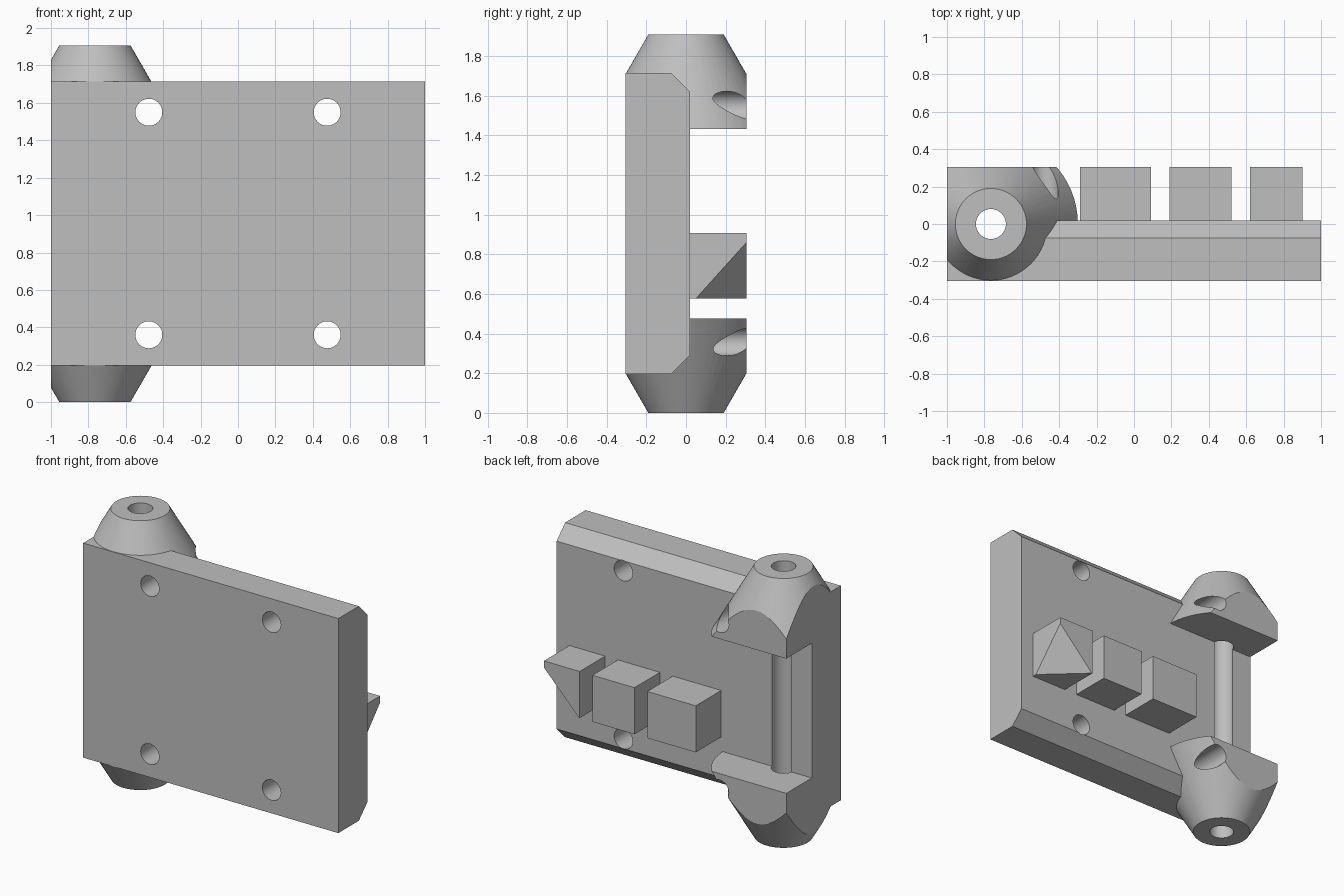
import bpy, bmesh, math
from mathutils import Matrix, Vector

if "Cube" in bpy.data.objects:
    bpy.data.objects.remove(bpy.data.objects["Cube"], do_unlink=True)

grey = bpy.data.materials.new("plain grey")
grey.use_nodes = True
grey.diffuse_color = (0.52, 0.52, 0.52, 1)
grey.node_tree.nodes["Principled BSDF"].inputs["Base Color"].default_value = grey.diffuse_color

HALF_DEPTH = 0.305
BACK = 0.02              # rear face of the plate
BOTTOM, TOP = 0.195, 1.715
HEIGHT = 1.908
PIN_X = -0.765


def make(name, bm):
    bmesh.ops.recalc_face_normals(bm, faces=bm.faces)
    mesh = bpy.data.meshes.new(name)
    bm.to_mesh(mesh)
    bm.free()
    obj = bpy.data.objects.new(name, mesh)
    obj.data.materials.append(grey)
    bpy.context.collection.objects.link(obj)
    return obj


def box(name, lo, hi):
    lo, hi = Vector(lo), Vector(hi)
    bm = bmesh.new()
    bmesh.ops.create_cube(bm, size=1, matrix=Matrix.Translation((lo + hi) / 2)
                          @ Matrix.Diagonal((*(hi - lo), 1)))
    return make(name, bm)


def cone(name, centre, r1, r2, depth, tilt=0, sides=64):
    bm = bmesh.new()
    bmesh.ops.create_cone(bm, cap_ends=True, segments=sides, radius1=r1, radius2=r2, depth=depth,
                          matrix=Matrix.Translation(centre) @ Matrix.Rotation(tilt, 4, "X"))
    return make(name, bm)


def select(obj):
    bpy.ops.object.select_all(action="DESELECT")
    obj.select_set(True)
    bpy.context.view_layer.objects.active = obj


def cut(obj, tool, operation="DIFFERENCE"):
    select(obj)
    mod = obj.modifiers.new("cut", "BOOLEAN")
    mod.operation, mod.object, mod.solver = operation, tool, "EXACT"
    bpy.ops.object.modifier_apply(modifier=mod.name)


# Plate: side profile with chamfered rear edges, extruded along x
bm = bmesh.new()
c = 0.095
profile = [(-HALF_DEPTH, BOTTOM), (BACK - c, BOTTOM), (BACK, BOTTOM + c),
           (BACK, TOP - c), (BACK - c, TOP), (-HALF_DEPTH, TOP)]
face = bm.faces.new([bm.verts.new((-1, y, z)) for y, z in profile])
ext = bmesh.ops.extrude_face_region(bm, geom=[face])
bmesh.ops.translate(bm, vec=(2, 0, 0), verts=[v for v in ext["geom"] if isinstance(v, bmesh.types.BMVert)])
plate = make("hinge_plate", bm)

# Conical pin hubs, trimmed flat at the side and rear and seated on the plate
hub_h, tip_r, base_r = 0.477, 0.19, 0.465
hubs = [cone("upper_hub", (PIN_X, 0, HEIGHT - hub_h / 2), base_r, tip_r, hub_h),
        cone("lower_hub", (PIN_X, 0, hub_h / 2), tip_r, base_r, hub_h)]
trim = box("trim_helper", (-1, -HALF_DEPTH, -1), (0, HALF_DEPTH, 3))
for hub in hubs:
    cut(hub, trim, "INTERSECT")
    cut(hub, plate)

# Pin bore and four screw holes
holes = [cone("pin_bore_helper", (PIN_X, 0, 1), 0.08, 0.08, 4)]
for x in (-0.477, 0.477):
    for z in (0.36, 1.55):
        holes.append(cone("screw_hole_helper", (x, 0, z), 0.072, 0.072, 2, math.pi / 2, 48))
for part in [plate] + hubs:
    for hole in holes:
        cut(part, hole)

# Three rear blocks
z0, z1 = 0.577, 0.907
blocks = [box(name, (a, BACK, z0), (b, HALF_DEPTH, z1)) for name, a, b in
          (("inner_block", -0.29, 0.09), ("middle_block", 0.19, 0.52), ("outer_block", 0.62, 0.9))]

# Slice the lower outer corner off the last block
outer = blocks[-1]
p = Vector((0.9, HALF_DEPTH, 0.86))
q = Vector((0.9, 0.05, z0))
r = Vector((0.625, HALF_DEPTH, z0))
normal = (q - p).cross(r - p)
if normal.x < 0:
    normal.negate()
bm = bmesh.new()
bm.from_mesh(outer.data)
bmesh.ops.bisect_plane(bm, geom=bm.verts[:] + bm.edges[:] + bm.faces[:],
                       plane_co=p, plane_no=normal, clear_outer=True)
bmesh.ops.holes_fill(bm, edges=[e for e in bm.edges if e.is_boundary])
bmesh.ops.recalc_face_normals(bm, faces=bm.faces)
bm.to_mesh(outer.data)
bm.free()

for helper in [trim] + holes:
    bpy.data.objects.remove(helper, do_unlink=True)
for part in [plate] + hubs:
    select(part)
    bpy.ops.object.shade_smooth_by_angle(angle=math.radians(30))
